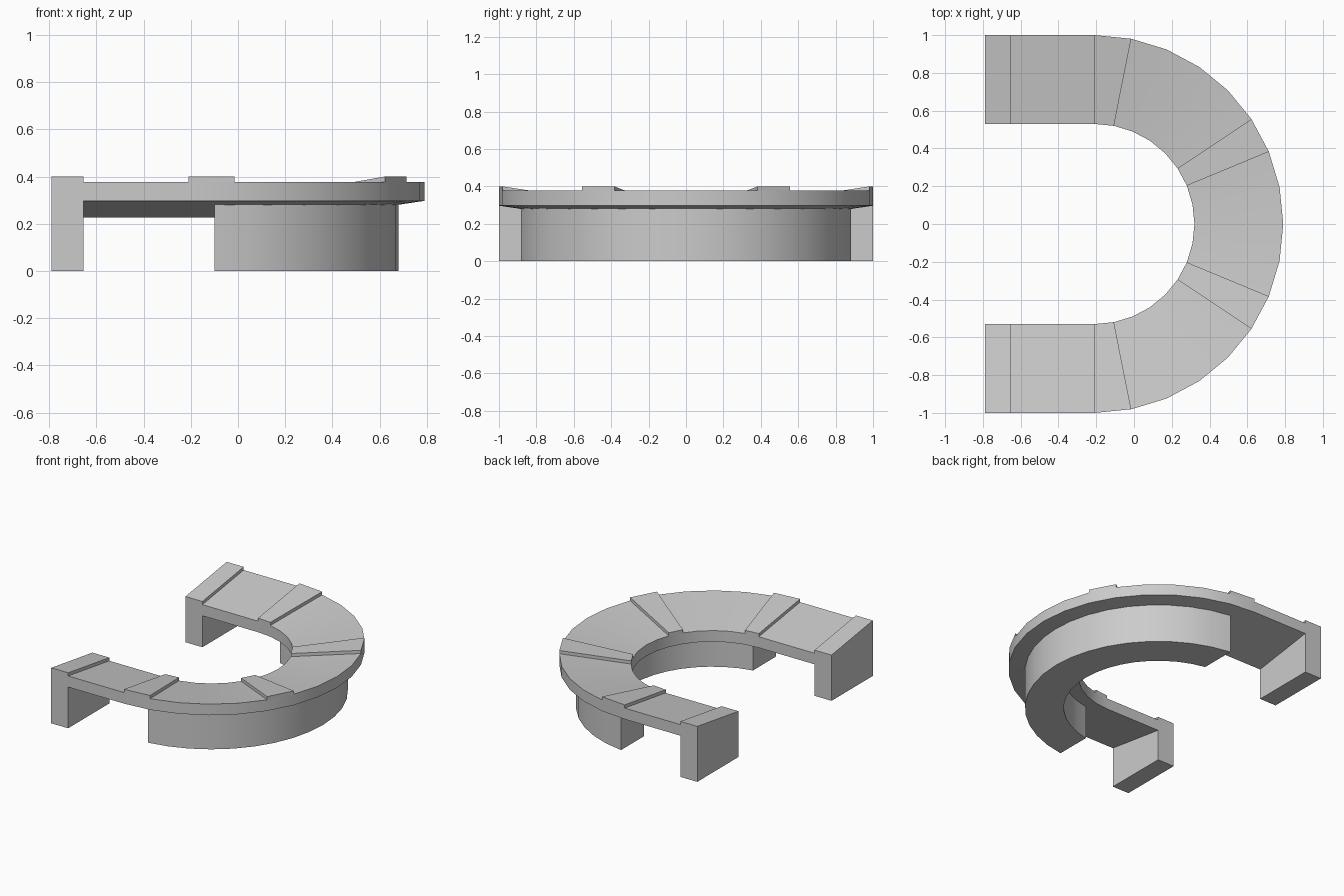
import bpy, bmesh
from math import sin, cos, pi, radians, asin, acos

if "Cube" in bpy.data.objects:
    bpy.data.objects.remove(bpy.data.objects["Cube"])

CX = -0.21           # centre of the curved end
R_OUT, R_IN = 1.0, 0.53
SLOPE = 0.07         # the top leans down towards the inner edge
STEP = pi / 16


def sweep(name, sections):
    """Closed solid lofted through a list of 4-point sections."""
    bm = bmesh.new()
    rings = [[bm.verts.new(p) for p in s] for s in sections]
    for a, b in zip(rings, rings[1:]):
        for i in range(4):
            j = (i + 1) % 4
            bm.faces.new((a[i], a[j], b[j], b[i]))
    bm.faces.new(rings[0])
    bm.faces.new(rings[-1])
    bmesh.ops.recalc_face_normals(bm, faces=bm.faces)
    me = bpy.data.meshes.new(name)
    bm.to_mesh(me)
    bm.free()
    ob = bpy.data.objects.new(name, me)
    bpy.context.collection.objects.link(ob)
    bpy.ops.object.select_all(action='DESELECT')
    ob.select_set(True)
    bpy.context.view_layer.objects.active = ob
    bpy.ops.object.shade_smooth_by_angle(angle=radians(25))
    return ob


def section(po, pi_, bottom, top, flat_bottom=False):
    """Cross-section between outer and inner plan points, sloping inwards."""
    bi = bottom if flat_bottom else bottom - SLOPE
    return [(*po, bottom), (*po, top), (*pi_, top - SLOPE), (*pi_, bi)]


def arc(k, bottom, top):
    """Section on the curve, k steps from the +x axis."""
    a = k * STEP
    return section((CX + R_OUT * cos(a), R_OUT * sin(a)),
                   (CX + R_IN * cos(a), R_IN * sin(a)), bottom, top)


def straight(x, side, bottom, top, flat=False):
    return section((x, side * R_OUT), (x, side * R_IN), bottom, top, flat)


# U-shaped desk top
LOW, MID, HIGH = 0.297, 0.377, 0.40
sections = [straight(-0.655, -1, LOW, MID)]
sections += [arc(k, LOW, MID) for k in range(-8, 9)]
sections += [straight(-0.655, 1, LOW, MID)]
sweep("desk_top", sections)

for side, tag in ((1, "back"), (-1, "front")):
    # end legs, rising to the raised band height
    sweep("end_leg_" + tag, [straight(x, side, 0, HIGH, True) for x in (-0.79, -0.655)])
    # raised bands across the top
    for n, k in enumerate((7, 2)):
        sweep(f"raised_band_{tag}_{n + 1}",
              [arc(side * (k + d), MID, HIGH) for d in (0, 1)])

# curved pedestal wall, ends cut square at x = -0.10
WO, WI, N = 0.89, 0.63, 18
ao, ai = acos(0.11 / WO), acos(0.11 / WI)
wall = []
for i in range(N + 1):
    t = 2 * i / N - 1
    o = (CX + WO * cos(t * ao), WO * sin(t * ao))
    n = (CX + WI * cos(t * ai), WI * sin(t * ai))
    wall.append([(*o, 0), (*o, 0.285), (*n, 0.25), (*n, 0)])
sweep("pedestal_wall", wall)
